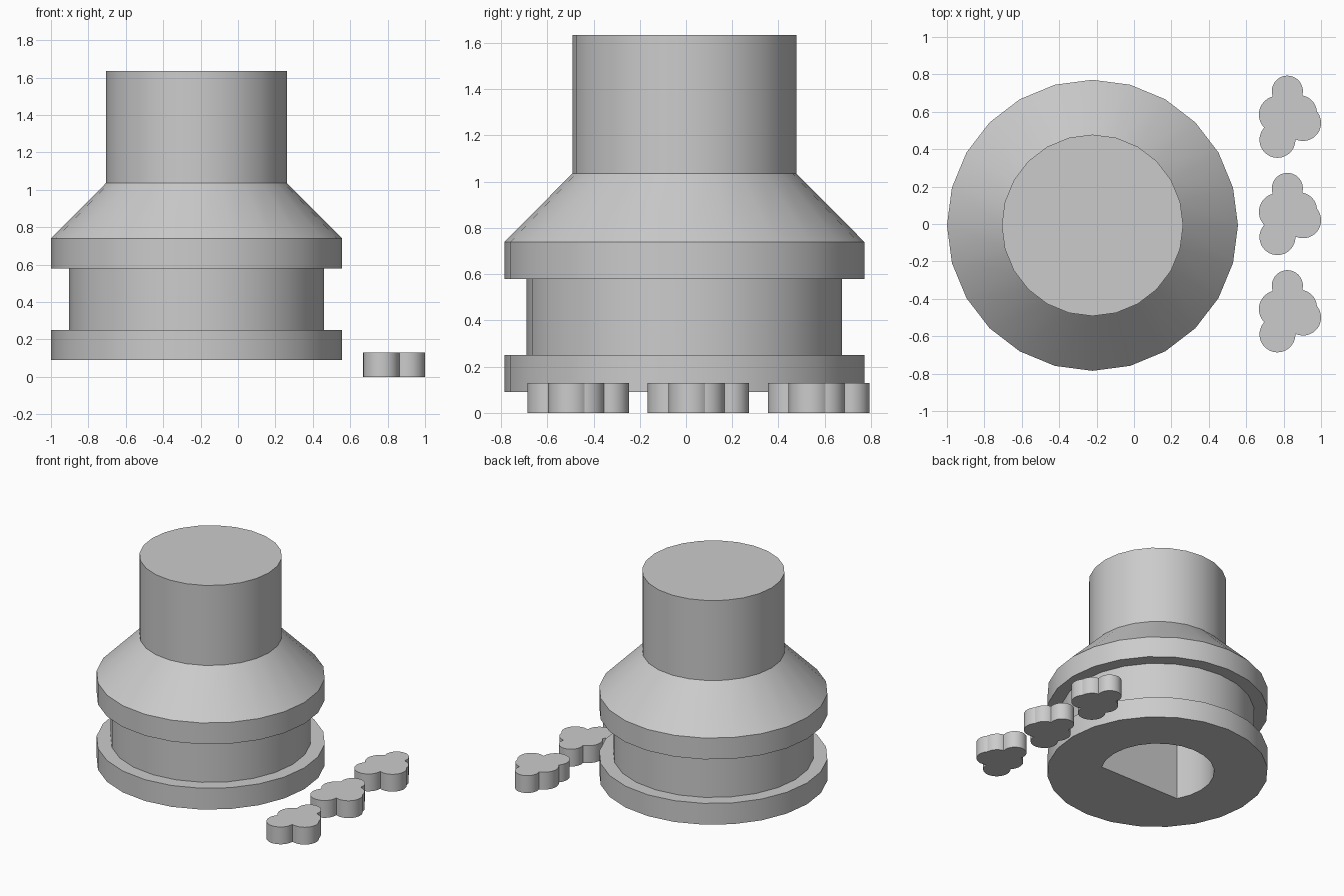
import bpy, bmesh
from math import sin, cos, pi, sqrt, radians
from mathutils import Vector

cube = bpy.data.objects.get("Cube")
if cube:
    bpy.data.objects.remove(cube, do_unlink=True)

# Single matte grey
grey = bpy.data.materials.new("plain_grey")
grey.use_nodes = True
colour = (0.6, 0.6, 0.6, 1)
grey.diffuse_color = colour
grey.node_tree.nodes["Principled BSDF"].inputs["Base Color"].default_value = colour


def loft(name, rings, location):
    """Skin equal-length rings of points, cap both ends, smooth by angle."""
    bm = bmesh.new()
    loops = [[bm.verts.new(p) for p in ring] for ring in rings]
    for a, b in zip(loops, loops[1:]):
        for i in range(len(a)):
            j = (i + 1) % len(a)
            bm.faces.new((a[i], a[j], b[j], b[i]))
    bm.faces.new(loops[0])
    bm.faces.new(loops[-1])
    bmesh.ops.recalc_face_normals(bm, faces=bm.faces)
    mesh = bpy.data.meshes.new(name)
    bm.to_mesh(mesh)
    bm.free()
    mesh.materials.append(grey)
    obj = bpy.data.objects.new(name, mesh)
    obj.location = location
    bpy.context.collection.objects.link(obj)
    bpy.ops.object.select_all(action='DESELECT')
    obj.select_set(True)
    bpy.context.view_layer.objects.active = obj
    bpy.ops.object.shade_smooth_by_angle(angle=radians(30))
    return obj


# Turned body: D-shaped socket inside, then flange, groove, flange, cone, neck
SIDES = 24
angles = [2 * pi * i / SIDES for i in range(SIDES)]


def circle(radius, z):
    return [(radius * cos(a), radius * sin(a), z) for a in angles]


def d_ring(radius, z):
    """Circle with its front cut flat at half the radius."""
    points = []
    for a in angles:
        r = radius
        if sin(a) < -0.5:
            r = radius * 0.5 / -sin(a)
        points.append((r * cos(a), r * sin(a), z))
    return points


profile = [(0.778, 0.09), (0.778, 0.25), (0.682, 0.25), (0.682, 0.58),
           (0.778, 0.58), (0.778, 0.74), (0.485, 1.035), (0.485, 1.635)]
rings = [d_ring(0.4, 0.9), d_ring(0.4, 0.09)]
rings += [circle(r, z) for r, z in profile]
loft("knob_body", rings, (-0.222, -0.007, 0))

# Small lobed tokens: outline of overlapping discs (x, y, radius)
LOBES = [(-0.01, 0.14, 0.083), (-0.062, 0.015, 0.1), (0.055, 0.025, 0.093),
         (0.074, -0.03, 0.096), (-0.063, -0.12, 0.096)]


def lobed_ring(z, samples=180):
    points = []
    for i in range(samples):
        d = Vector((cos(2 * pi * i / samples), sin(2 * pi * i / samples)))
        reach = 0
        for x, y, r in LOBES:
            c = Vector((x, y))
            along = c.dot(d)
            gap = r * r - (c.length_squared - along * along)
            if gap > 0:
                reach = max(reach, along + sqrt(gap))
        points.append((d.x * reach, d.y * reach, z))
    return points


for name, y in (("front", -0.47), ("middle", 0.05), ("back", 0.57)):
    loft(name + "_lobed_token", [lobed_ring(0), lobed_ring(0.13)], (0.83, y, 0))
